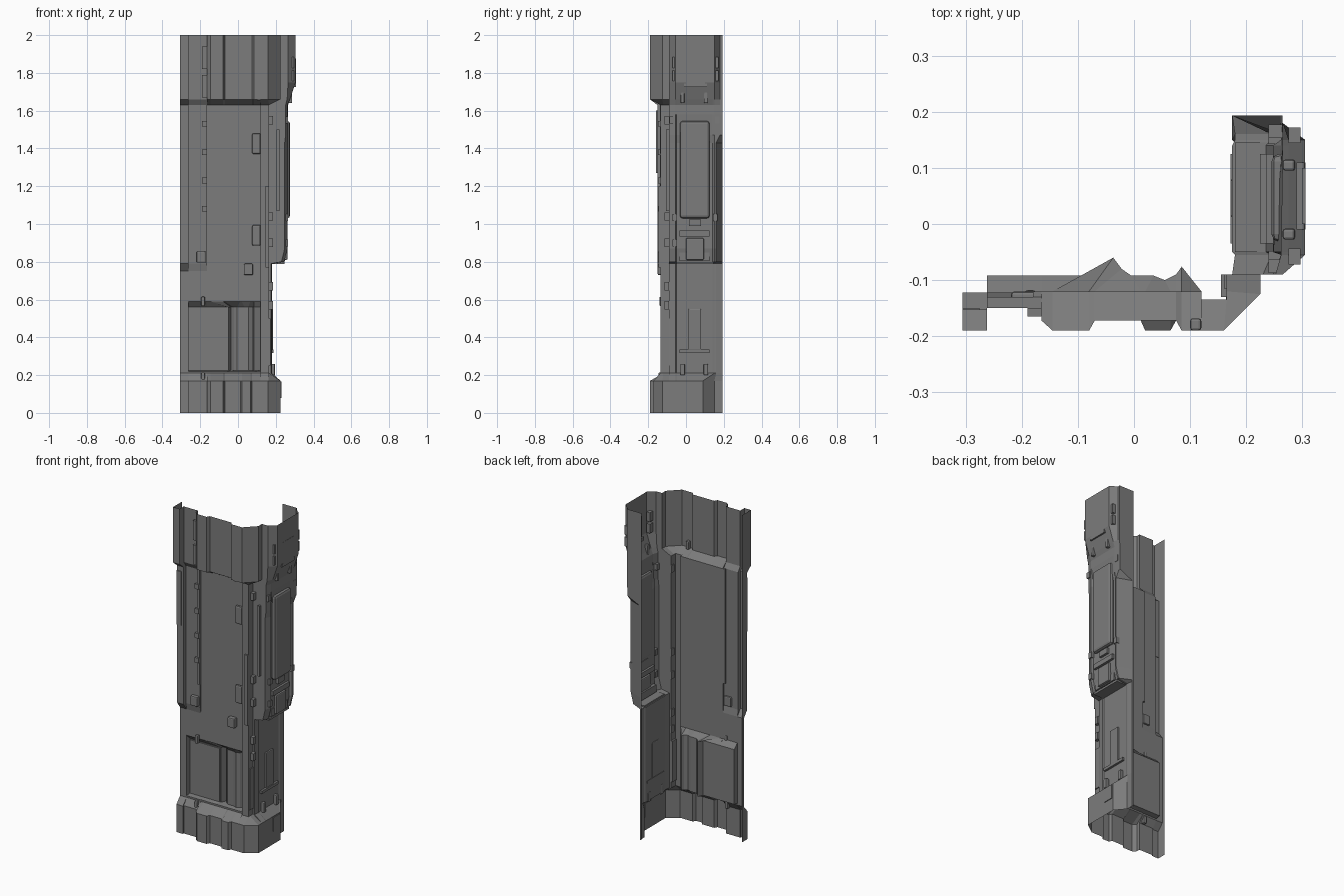
import bpy, bmesh
from mathutils import Vector

cube = bpy.data.objects.get("Cube")
if cube:
    bpy.data.objects.remove(cube, do_unlink=True)

grey = bpy.data.materials.new("wall grey")
grey.use_nodes = True
tone = (0.2, 0.2, 0.2, 1)
grey.diffuse_color = tone
grey.node_tree.nodes["Principled BSDF"].inputs["Base Color"].default_value = tone


def finish(name, bm):
    mesh = bpy.data.meshes.new(name)
    bm.to_mesh(mesh)
    bm.free()
    mesh.materials.append(grey)
    obj = bpy.data.objects.new(name, mesh)
    bpy.context.collection.objects.link(obj)
    return obj


def loft(name, levels):
    """Open sheet through profiles, given as (height, points) from the bottom up."""
    bm = bmesh.new()
    rows = [[bm.verts.new((x, y, z)) for x, y in points] for z, points in levels]
    for low, high in zip(rows, rows[1:]):
        for i in range(len(low) - 1):
            quad = (low[i], low[i + 1], high[i + 1], high[i])
            area = (quad[2].co - quad[0].co).cross(quad[3].co - quad[1].co).length
            if area > 1e-6:
                bm.faces.new(quad)
    bmesh.ops.remove_doubles(bm, verts=bm.verts, dist=1e-5)
    return finish(name, bm)


def block(name, x, y, z, bevel=0):
    """Box between the given pairs of limits."""
    bm = bmesh.new()
    bmesh.ops.create_cube(bm, size=1)
    for v in bm.verts:
        v.co = Vector(span[0] if c < 0 else span[1] for c, span in zip(v.co, (x, y, z)))
    obj = finish(name, bm)
    if bevel:
        mod = obj.modifiers.new("chamfer", "BEVEL")
        mod.width, mod.segments = bevel, 2
    return obj


# Front wall: pier, strip, bay columns and corner, all changing with height
bay_x = [-.165, -.145, -.08, -.07, .012, .02, .065, .075, .085, .12, .12]


def front(pier, strip, bay, corner, xs=bay_x):
    left = [(-.306, -.105), (-.306, pier), (-.262, pier), (-.262, strip), (xs[0], strip)]
    return left + list(zip(xs, bay)) + corner


flat = [-.12] * 10 + [-.135]
crown = [-.172, -.19, -.19, -.172, -.172, -.172, -.172, -.172, -.19, -.19, -.19]
foot = [-.172, -.19, -.19, -.172, -.172, -.19, -.19, -.172, -.172, -.172, -.172]
# The recess has a pointed groove and a hollow rounded jamb
hollow_x = [-.165, -.05, -.037, -.022, -.005, .035, .055, .075, .085, .12, .12]
hollow = [-.092, -.092, -.06, -.08, -.092, -.092, -.1, -.09, -.076, -.12, -.135]
out_corner = [(.16, -.19), (.225, -.125)]
foot_corner = [(.16, -.172), (.225, -.125)]
in_corner = [(.165, -.135), (.165, -.12)]
base = front(-.158, -.15, foot, foot_corner)
lower = front(-.122, -.122, flat, in_corner)
recess = front(-.122, -.092, hollow, in_corner, hollow_x)
middle = front(-.152, -.13, flat, in_corner)
top = front(-.19, -.15, crown, out_corner)
loft("front_wall", [(0, base), (.17, base), (.21, lower), (.22, lower), (.225, recess),
                    (.56, recess), (.59, lower), (.75, lower), (.79, middle),
                    (1.63, middle), (1.66, top), (2, top)])


# Side wall: recessed centre between raised edges, with the rear return
def side(edge, centre, rim, tail, start=(.165, -.12)):
    x0 = start[0]
    return [start, (x0, -.09), (max(x0, edge - rim), -.09), (edge, -.055),
            (centre, -.05)] + tail


def angled(edge, centre):
    """Rear edge that cuts back towards the inside."""
    return [(centre, .14), (edge, .15), (edge, .16), (.175, .193), (.165, .193)]


def square(edge, rim):
    """Rear edge with a square return."""
    return [(edge, .14), (edge, .15), (edge - rim, .18), (edge - rim, .193), (.165, .193)]


out_start = (.225, -.125)
side_base = side(.225, .225, .01, [(.225, .08), (.225, .09), (.175, .15),
                                   (.175, .193), (.165, .193)], out_start)
side_low = side(.18, .175, .005, angled(.18, .175))
side_mid = side(.262, .248, .015, angled(.262, .248))
side_neck = side(.262, .262, .01, square(.265, .001))
side_top = side(.305, .305, .04, square(.305, .04), out_start)
loft("side_wall", [(0, side_base), (.17, side_base), (.21, side_low), (.79, side_low),
                   (.8, side(.245, .235, .015, angled(.245, .235))), (.87, side_mid),
                   (1.43, side_mid), (1.47, side(.262, .248, .01, square(.262, .001))),
                   (1.58, side_neck), (1.63, side_neck),
                   (1.66, side(.275, .275, .015, square(.275, .01), out_start)),
                   (1.75, side_top), (2, side_top)])

# Plate in the front recess
block("recess_shutter", (-.255, -.055), (-.098, -.092), (.23, .555))

# Front seam with its clips
block("seam_strip", (-.18, -.165), (-.137, -.12), (.93, 1.63))
for z in (1.08, 1.23, 1.38, 1.53):
    block("seam_clip", (-.19, -.165), (-.147, -.13), (z - .015, z + .015))
for z in (1.73, 1.88):
    block("upper_seam_clip", (-.19, -.165), (-.165, -.15), (z - .06, z + .06))
block("pier_plate", (-.306, -.275), (-.158, -.15), (1.27, 1.6))

# Front panel clips, hooks and pins
for z in (.94, 1.425):
    block("panel_clip", (.075, .12), (-.138, -.12), (z - .055, z + .055), .008)
for x, z in ((-.195, .825), (.055, .76)):
    block("panel_hook", (x - .024, x + .024), (-.15, -.12), (z - .03, z + .03), .006)
for x, y, z in ((.11, -.19, 1.68), (-.185, -.145, .19), (-.185, -.14, .59)):
    block("front_pin", (x - .01, x + .01), (y, y + .022), (z - .025, z + .025), .005)

# Corner groove fittings
for z in (.57, .67, .9, 1.04, 1.55):
    block("corner_clip", (.16, .185), (-.115, -.09), (z - .022, z + .022))
block("corner_rail", (.205, .219), (-.105, -.09), (1.07, 1.5))
block("corner_strip", (.145, .165), (-.145, -.135), (.77, 1.2))
block("corner_plinth_rail", (.155, .172), (-.13, -.09), (.25, .5))

# Side wall centre panel and the unit below it
block("side_panel", (.245, .275), (-.032, .125), (1.03, 1.545), .014)
block("panel_catch", (.245, .262), (.015, .08), (.99, 1.025))
block("vent_hood", (.235, .262), (-.035, .125), (.935, .965))
block("vent_box", (.235, .262), (0, .095), (.81, .925), .006)
block("vent_sill", (.18, .245), (-.05, .145), (.787, .8))
block("vent_slope", (.225, .248), (-.035, .125), (.805, .85))

# Side wall lower plates
block("lower_panel", (.172, .185), (.012, .08), (.335, .55), .004)
block("lower_sill", (.172, .188), (-.035, .125), (.318, .335))
block("base_panel", (.222, .229), (.015, .08), (.08, .165))
block("top_panel", (.299, .306), (0, .1), (1.74, 1.875))
block("top_panel_sill", (.29, .306), (-.01, .11), (1.725, 1.745))

# Paired fittings on the side wall
for y in (-.018, .105):
    block("base_hook", (.172, .196), (y - .012, y + .012), (.2, .26), .005)
    block("top_hook", (.265, .287), (y - .01, y + .01), (1.64, 1.7), .005)
for y in (-.058, .158):
    for z in (1.785, 1.855):
        block("top_bracket", (.275, .297), (y - .014, y + .014), (z - .028, z + .028))
for y, z in ((-.075, 1.55), (.165, 1.55), (-.06, 1.035), (.155, 1.035), (-.06, .9)):
    block("side_clip", (.24, .266), (y - .012, y + .012), (z - .018, z + .018))
